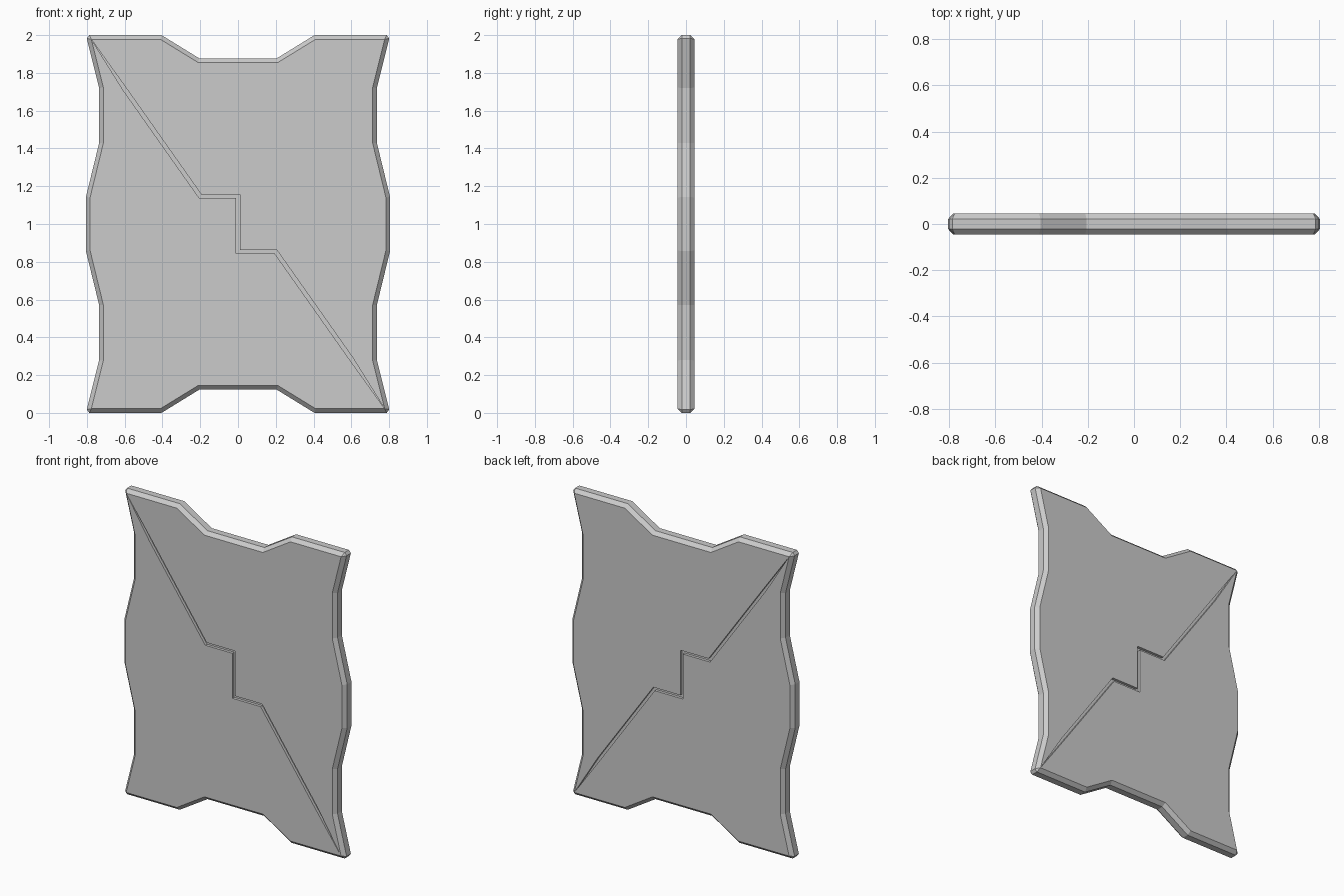
import bpy, bmesh
from mathutils import Vector as V

if "Cube" in bpy.data.objects:
    bpy.data.objects.remove(bpy.data.objects["Cube"])

HALF, RIM = 0.045, 0.022     # half thickness at the faces and at the rim
CHAMFER, GROOVE, DEPTH, CUT = 0.022, 0.01, 0.018, 0.018


def miter(prev, p, nxt, d):
    """Offset p by d to the right of the path prev-p-nxt."""
    n1, n2 = [V((e.y, -e.x)) for e in ((p - prev).normalized(), (nxt - p).normalized())]
    return p + (n1 + n2) * d / (1 + n1.dot(n2))


# Outline, clockwise from top left, measured from the panel centre
top = [(-0.805, 1), (-0.405, 1), (-0.205, 0.877), (0.205, 0.877), (0.405, 1), (0.805, 1)]
side = [(0.735, 0.72), (0.735, 0.43), (0.805, 0.143),
        (0.805, -0.143), (0.735, -0.43), (0.735, -0.72)]
half = [V(p) for p in top + side]
outline = half + [-p for p in half]
n = len(outline)
corners = {0, 5, 12, 17}
inner = [miter(outline[i - 1], p, outline[(i + 1) % n], CHAMFER)
         for i, p in enumerate(outline)]

# Outer rim with small cuts at the four corners
rim = []
for i, p in enumerate(outline):
    if i in corners:
        a, b = outline[i - 1], outline[(i + 1) % n]
        rim.append([p + (a - p).normalized() * CUT, p + (b - p).normalized() * CUT])
    else:
        rim.append([p])

# Stepped diagonal seam, offset to both sides
seam = [V(p) for p in [(-0.8, 1), (-0.6, 0.714), (-0.2, 0.147), (0, 0.147),
                       (0, -0.147), (0.2, -0.147), (0.6, -0.714), (0.8, -1)]]
start, end = inner[0], inner[12]


def seam_side(d):
    mids = [miter(seam[i - 1], seam[i], seam[i + 1], d) for i in range(1, len(seam) - 1)]
    return [start] + mids + [end]


upper, lower = seam_side(-GROOVE), seam_side(GROOVE)

bm = bmesh.new()


def face(points):
    bm.faces.new([bm.verts.new((p.x, y, p.y + 1)) for p, y in points])


for s in (-1, 1):
    yf, yr, yg = s * HALF, s * RIM, s * (HALF - DEPTH)
    # Chamfer around the edge
    for i in range(n):
        j = (i + 1) % n
        face([(rim[i][-1], yr), (rim[j][0], yr), (inner[j], yf), (inner[i], yf)])
        if len(rim[i]) == 2:
            face([(rim[i][0], yr), (rim[i][1], yr), (inner[i], yf)])
    # Two flat leaves either side of the seam
    face([(p, yf) for p in inner[:13] + upper[-2:0:-1]])
    face([(p, yf) for p in inner[12:] + lower[:-1]])
    # Groove walls and floor
    for i in range(len(seam) - 1):
        for line in (upper, lower):
            face([(line[i], yf), (line[i + 1], yf), (line[i + 1], yg), (line[i], yg)])
        floor = [upper[i], upper[i + 1], lower[i + 1], lower[i]]
        if i == 0:
            floor = floor[:3]
        elif i == len(seam) - 2:
            floor = [floor[0], floor[1], floor[3]]
        face([(p, yg) for p in floor])

# Straight rim band
band = [p for group in rim for p in group]
for i, p in enumerate(band):
    q = band[(i + 1) % len(band)]
    face([(p, -RIM), (q, -RIM), (q, RIM), (p, RIM)])

bmesh.ops.remove_doubles(bm, verts=bm.verts, dist=1e-4)
bmesh.ops.recalc_face_normals(bm, faces=bm.faces)
mesh = bpy.data.meshes.new("split_panel")
bm.to_mesh(mesh)
bm.free()
bpy.context.collection.objects.link(bpy.data.objects.new("split_panel", mesh))
